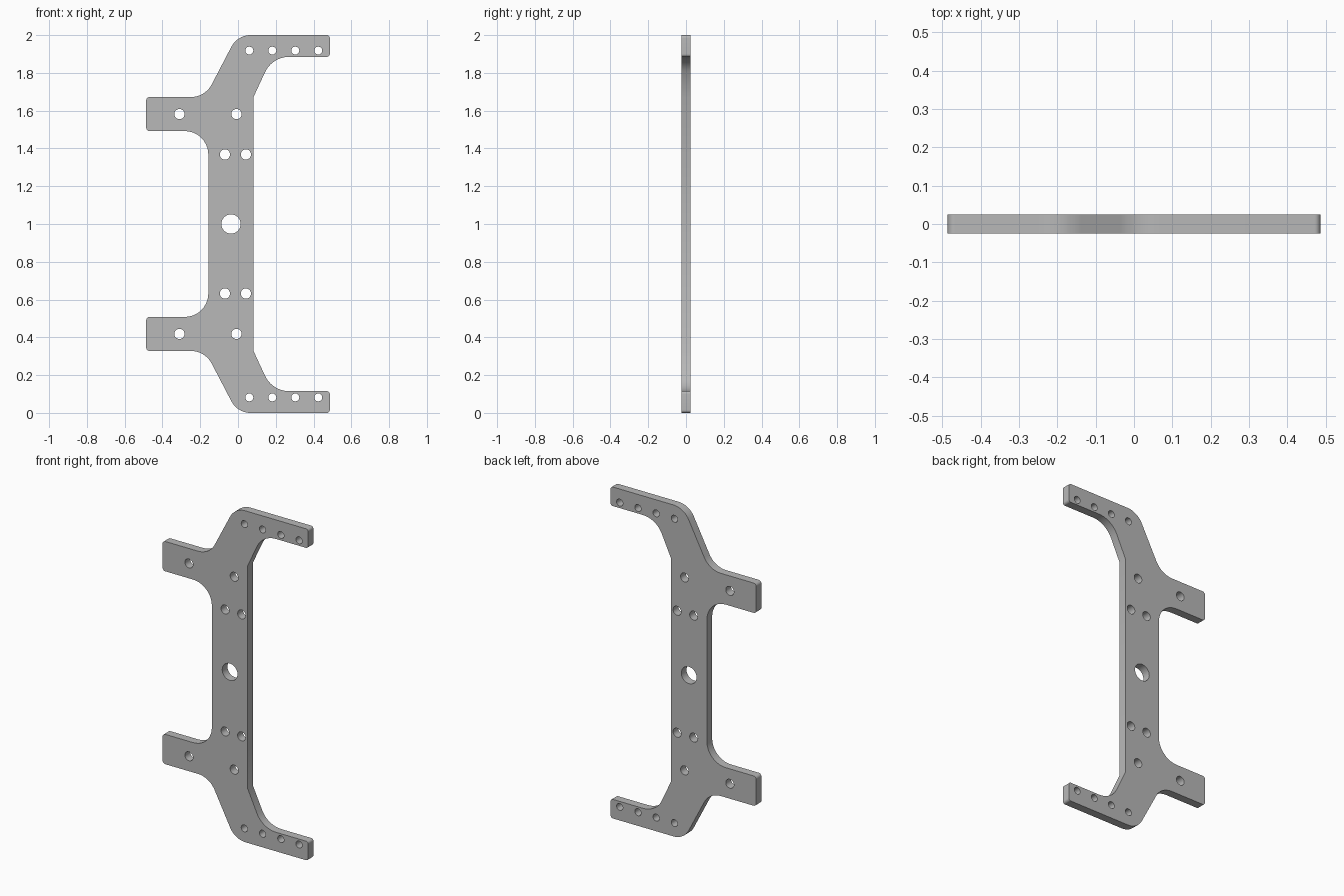
import bpy, bmesh
from math import sin, cos, tan, pi
from mathutils import Vector

cube = bpy.data.objects.get("Cube")
if cube:
    bpy.data.objects.remove(cube, do_unlink=True)

HALF_THICK = 0.025
CENTRE = 1.0

# Upper half of the outline: x, height, corner radius
upper = [
    (0.082, 1.672, 0), (0.181, 1.885, 0.14),
    (0.486, 1.885, 0.015), (0.486, 2.0, 0.015),
    (-0.003, 2.0, 0.115), (-0.174, 1.672, 0.125),
    (-0.486, 1.672, 0.018), (-0.486, 1.492, 0.018),
    (-0.157, 1.492, 0.125),
]
outline = upper + [(x, 2 * CENTRE - z, r) for x, z, r in reversed(upper)]


def rounded(corners, steps=10):
    """Replace every corner that has a radius with a tangent arc."""
    points = []
    for i, (x, z, r) in enumerate(corners):
        p = Vector((x, z))
        if r == 0:
            points.append(p)
            continue
        a = (Vector(corners[i - 1][:2]) - p).normalized()
        b = (Vector(corners[(i + 1) % len(corners)][:2]) - p).normalized()
        half = a.angle(b) / 2
        centre = p + (a + b).normalized() * r / sin(half)
        start = p + a * r / tan(half) - centre
        end = p + b * r / tan(half) - centre
        sweep = pi - 2 * half
        for k in range(steps + 1):
            t = k / steps
            points.append(centre + (start * sin((1 - t) * sweep)
                                    + end * sin(t * sweep)) / sin(sweep))
    return points


def circle(x, z, r, sides=32):
    return [Vector((x + r * cos(2 * pi * k / sides), z + r * sin(2 * pi * k / sides)))
            for k in range(sides)]


# Holes, mirrored about mid height, plus the central bore
holes = [(0.06 + 0.1217 * i, 1.918, 0.021) for i in range(4)]
holes += [(-0.31, 1.582, 0.027), (-0.008, 1.582, 0.027),
          (-0.069, 1.368, 0.027), (0.042, 1.368, 0.027)]
holes += [(x, 2 * CENTRE - z, r) for x, z, r in holes]
holes.append((-0.037, CENTRE, 0.051))

# Plate as a filled, extruded flat curve
curve = bpy.data.curves.new("bracket_plate", "CURVE")
curve.dimensions = "2D"
curve.fill_mode = "BOTH"
curve.extrude = HALF_THICK
for loop in [rounded(outline)] + [circle(*h) for h in holes]:
    spline = curve.splines.new("POLY")
    spline.points.add(len(loop) - 1)
    for point, co in zip(spline.points, loop):
        point.co = (co.x, co.y, 0, 1)
    spline.use_cyclic_u = True

plate = bpy.data.objects.new("bracket_plate", curve)
bpy.context.collection.objects.link(plate)
plate.rotation_euler.x = pi / 2
bpy.ops.object.select_all(action="DESELECT")
plate.select_set(True)
bpy.context.view_layer.objects.active = plate
bpy.ops.object.convert(target="MESH")
bpy.ops.object.transform_apply(location=False, rotation=True, scale=False)

# Join the walls to the faces
bm = bmesh.new()
bm.from_mesh(plate.data)
bmesh.ops.remove_doubles(bm, verts=bm.verts, dist=0.0001)
bmesh.ops.recalc_face_normals(bm, faces=bm.faces)
bm.to_mesh(plate.data)
bm.free()

# Plain grey finish
grey = bpy.data.materials.new("plain_grey")
grey.use_nodes = True
colour = (0.48, 0.48, 0.48, 1)
grey.diffuse_color = colour
grey.node_tree.nodes["Principled BSDF"].inputs["Base Color"].default_value = colour
plate.data.materials.clear()
plate.data.materials.append(grey)
bpy.ops.object.shade_smooth_by_angle(angle=pi / 6)
